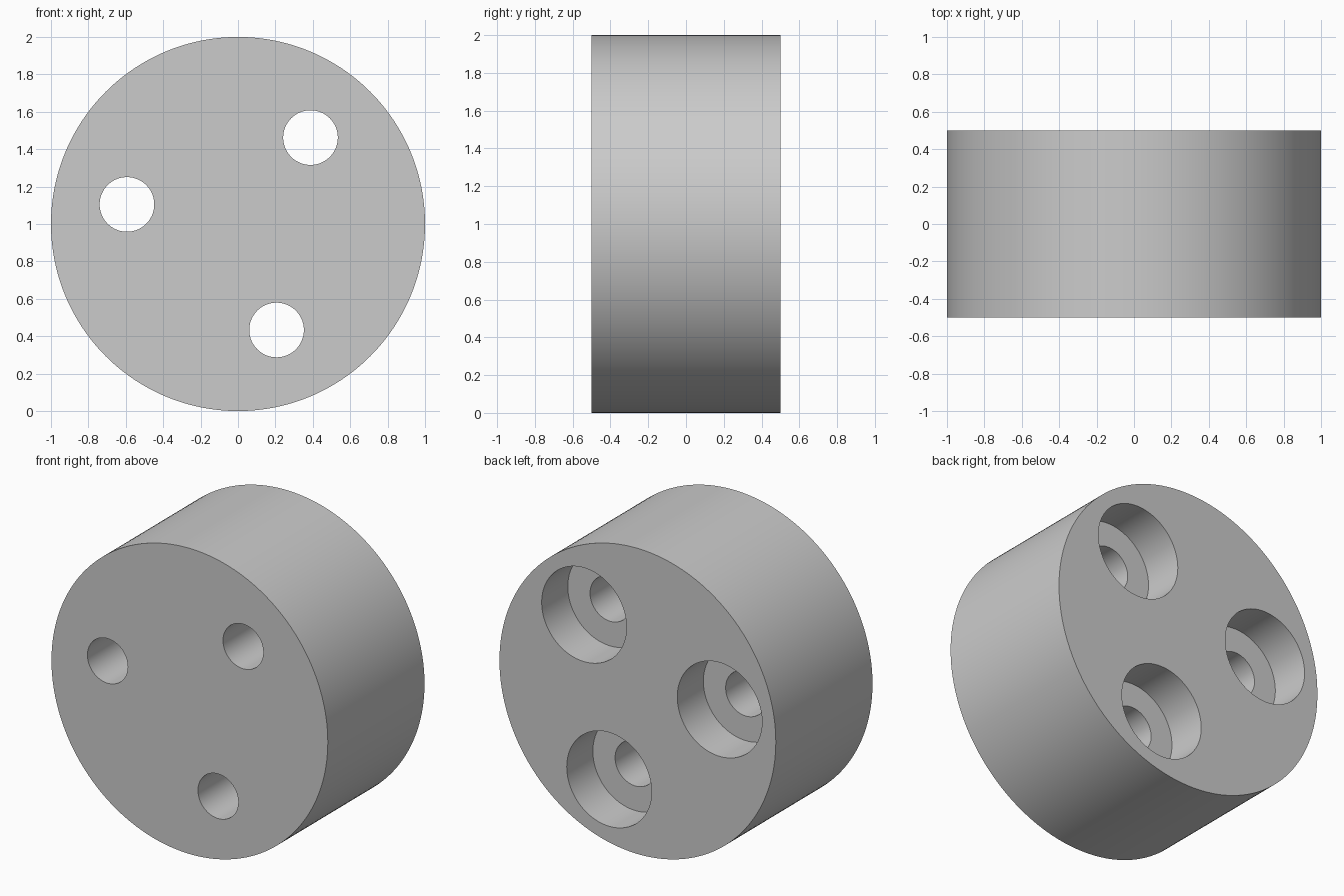
import bpy
from math import radians, cos, sin, pi

cube = bpy.data.objects.get("Cube")
if cube:
    bpy.data.objects.remove(cube, do_unlink=True)

CENTRE_Z = 1.0
HALF_DEPTH = 0.5
BOLT_CIRCLE = 0.603
HOLE_RADIUS = 0.146
BORE_RADIUS = 0.307
BORE_DEPTH = 0.27

grey = bpy.data.materials.new("plain grey")
grey.use_nodes = True
colour = (0.6, 0.6, 0.6, 1)
grey.diffuse_color = colour
grey.node_tree.nodes["Principled BSDF"].inputs["Base Color"].default_value = colour


def cylinder(name, radius, y_min, y_max, x=0, z=CENTRE_Z, sides=96):
    """Cylinder lying along the y axis."""
    bpy.ops.mesh.primitive_cylinder_add(
        vertices=sides, radius=radius, depth=y_max - y_min,
        location=(x, (y_min + y_max) / 2, z), rotation=(pi / 2, 0, 0))
    obj = bpy.context.object
    obj.name = name
    obj.data.materials.append(grey)
    return obj


def cut(target, cutter):
    """Subtract the cutter and then discard it."""
    cutter.hide_render = True
    mod = target.modifiers.new("cut", "BOOLEAN")
    mod.operation = "DIFFERENCE"
    mod.solver = "EXACT"
    mod.object = cutter
    bpy.context.view_layer.objects.active = target
    bpy.ops.object.modifier_apply(modifier=mod.name)
    bpy.data.objects.remove(cutter, do_unlink=True)


# Thick round body
body = cylinder("round_body", 1.0, -HALF_DEPTH, HALF_DEPTH, sides=192)

# Three through holes, each with a wide counterbore at the back
for angle in (50, 170, 290):
    x = BOLT_CIRCLE * cos(radians(angle))
    z = CENTRE_Z + BOLT_CIRCLE * sin(radians(angle))
    cut(body, cylinder("counterbore_cutter", BORE_RADIUS,
                       HALF_DEPTH - BORE_DEPTH, HALF_DEPTH + 0.2, x, z))
    cut(body, cylinder("hole_cutter", HOLE_RADIUS,
                       -HALF_DEPTH - 0.2, HALF_DEPTH + 0.2, x, z))

# Smooth walls with sharp rims
bpy.ops.object.select_all(action="DESELECT")
body.select_set(True)
bpy.context.view_layer.objects.active = body
bpy.ops.object.shade_smooth_by_angle(angle=radians(30))
